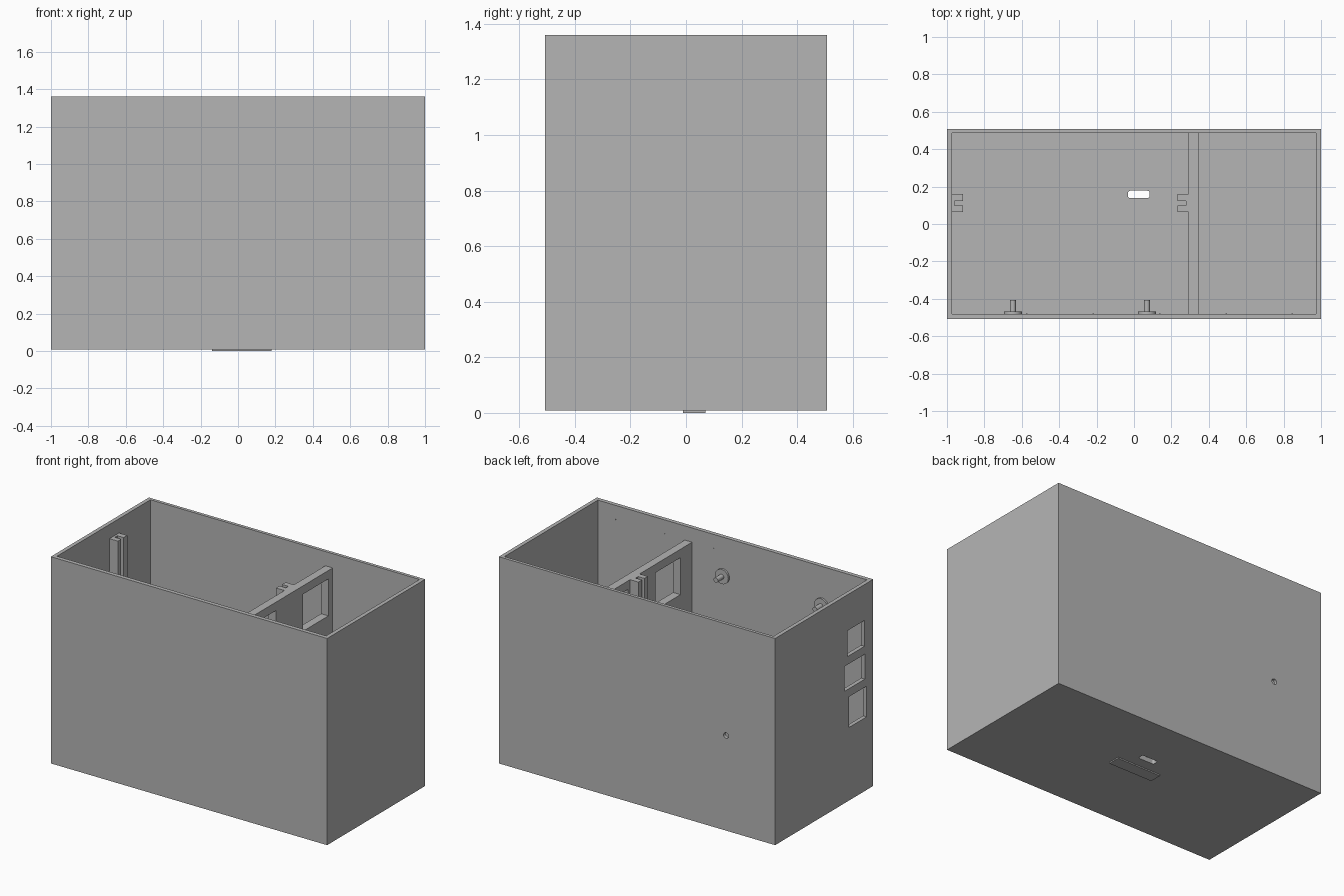
import bpy, bmesh
from mathutils import Matrix, Vector

if "Cube" in bpy.data.objects:
    bpy.data.objects.remove(bpy.data.objects["Cube"], do_unlink=True)

grey = bpy.data.materials.new("plain_grey")
grey.use_nodes = True
grey.diffuse_color = (0.46, 0.46, 0.46, 1)
grey.node_tree.nodes["Principled BSDF"].inputs["Base Color"].default_value = grey.diffuse_color

W, D, TOP, BASE, WALL = 1.0, 0.507, 1.36, 0.008, 0.026
FLOOR = BASE + 0.03
RAIL_TOP = 1.267


def finish(name, bm):
    bmesh.ops.recalc_face_normals(bm, faces=bm.faces)
    mesh = bpy.data.meshes.new(name)
    bm.to_mesh(mesh)
    bm.free()
    mesh.materials.append(grey)
    ob = bpy.data.objects.new(name, mesh)
    bpy.context.collection.objects.link(ob)
    return ob


def box(name, x, y, z, round_z=0):
    """Box from (min, max) ranges, with optional rounded upright edges."""
    bm = bmesh.new()
    bmesh.ops.create_cube(bm, size=1)
    for v in bm.verts:
        v.co = Vector([r[0] if c < 0 else r[1] for c, r in zip(v.co, (x, y, z))])
    if round_z:
        upright = [e for e in bm.edges if abs(e.verts[0].co.z - e.verts[1].co.z) > 1e-4]
        bmesh.ops.bevel(bm, geom=upright, offset=round_z, segments=4, profile=0.5, affect='EDGES')
    return finish(name, bm)


def rod(name, x, z, y0, y1, radius, sides=24):
    """Cylinder lying along y."""
    bm = bmesh.new()
    place = Matrix.Translation((x, (y0 + y1) / 2, z)) @ Matrix.Rotation(1.5707963, 4, 'X')
    bmesh.ops.create_cone(bm, cap_ends=True, segments=sides, radius1=radius,
                          radius2=radius, depth=abs(y1 - y0), matrix=place)
    ob = finish(name, bm)
    bpy.ops.object.select_all(action='DESELECT')
    ob.select_set(True)
    bpy.context.view_layer.objects.active = ob
    bpy.ops.object.shade_smooth_by_angle()
    return ob


def cut(target, cutters):
    """Subtract the cutters and remove them."""
    for c in cutters:
        c.hide_render = True
        mod = target.modifiers.new("cut", 'BOOLEAN')
        mod.operation, mod.solver, mod.object = 'DIFFERENCE', 'EXACT', c
        bpy.context.view_layer.objects.active = target
        bpy.ops.object.modifier_apply(modifier=mod.name)
        bpy.data.objects.remove(c, do_unlink=True)


def slotted_rail(name, wall_x, side):
    """Upright U-shaped guide whose slot opens toward side."""
    root, tip, bottom = -0.004, 0.06, 0.014
    outline = [(root, 0.063), (tip, 0.063), (tip, 0.098), (bottom, 0.098),
               (bottom, 0.124), (tip, 0.124), (tip, 0.161), (root, 0.161)]
    bm = bmesh.new()
    face = bm.faces.new([bm.verts.new((wall_x + side * d, y, FLOOR - 0.004)) for d, y in outline])
    ext = bmesh.ops.extrude_face_region(bm, geom=[face])
    up = [g for g in ext["geom"] if isinstance(g, bmesh.types.BMVert)]
    bmesh.ops.translate(bm, verts=up, vec=(0, 0, RAIL_TOP - FLOOR + 0.004))
    return finish(name, bm)


# Open-topped shell with side windows, cable hole and floor slot
shell = box("shell", (-W, W), (-D, D), (BASE, TOP))
inner_x, inner_y = W - WALL, D - WALL
side_windows = [((-0.417, -0.241), (0.956, 1.125)),
                ((-0.42, -0.21), (0.74, 0.903)),
                ((-0.438, -0.257), (0.486, 0.687))]
cut(shell, [box("cavity_cutter", (-inner_x, inner_x), (-0.48, 0.486), (FLOOR, TOP + 0.2))]
    + [box("window_cutter", (-1.1, -0.9), y, z) for y, z in side_windows]
    + [rod("hole_cutter", -0.645, 0.63, 0.4, 0.6, 0.018),
       box("slot_cutter", (-0.032, 0.084), (0.138, 0.178), (-0.1, 0.2), 0.012)])

# Divider wall with two windows
divider = box("divider", (0.292, 0.345), (-0.484, 0.49), (FLOOR - 0.004, RAIL_TOP))
cut(divider, [box("window_cutter", (0.2, 0.4), y, (0.97, 1.212))
              for y in ((-0.36, -0.1), (0.181, 0.442))])

# Facing guide rails
slotted_rail("side_rail", -inner_x, 1)
slotted_rail("divider_rail", 0.292, -1)

# Pegs with flanges on the inside of the front wall
for label, x in (("right", -0.648), ("left", 0.069)):
    rod(label + "_peg_flange", x, 1.106, -0.484, -0.467, 0.048, 32)
    rod(label + "_peg", x, 1.106, -0.47, -0.406, 0.016)

# Tiny locating bumps below the rim
for i in range(5):
    rod("rim_bump_%d" % (i + 1), 0.847 - 0.355 * i, 1.268, -0.482, -0.478, 0.004, 8)

# Blank plate under the floor
box("blank_plate", (-0.14, 0.18), (-0.01, 0.07), (0, BASE + 0.001))
